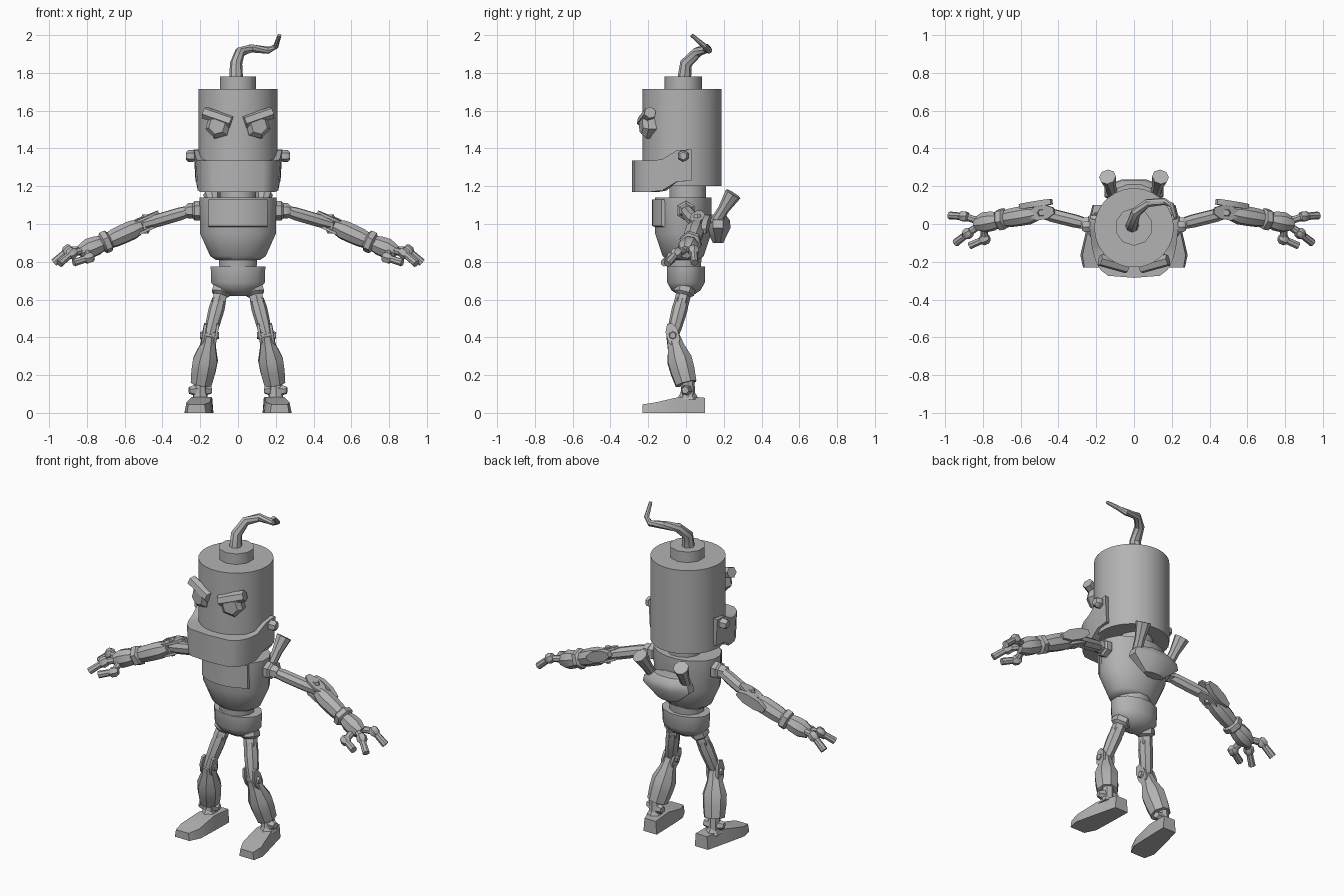
import bpy, bmesh
from math import sin, cos, pi, radians, sqrt
from mathutils import Vector

cube = bpy.data.objects.get("Cube")
if cube:
    bpy.data.objects.remove(cube, do_unlink=True)

grey = bpy.data.materials.new("plain grey")
grey.use_nodes = True
grey.diffuse_color = (.45, .45, .45, 1)
shader = next(node for node in grey.node_tree.nodes if node.type == 'BSDF_PRINCIPLED')
shader.inputs["Base Color"].default_value = grey.diffuse_color

UP = Vector((0, 0, 1))
SIDE = Vector((1, 0, 0))


def loft(name, rings, mirror=False):
    """Skin matching rings, cap both ends and shade smooth with sharp edges."""
    bm = bmesh.new()
    rows = [[bm.verts.new(point) for point in ring] for ring in rings]
    bm.faces.new(rows[0])
    bm.faces.new(rows[-1])
    for lower, upper in zip(rows, rows[1:]):
        for i in range(len(lower)):
            bm.faces.new((lower[i - 1], lower[i], upper[i], upper[i - 1]))
    bmesh.ops.recalc_face_normals(bm, faces=bm.faces)
    mesh = bpy.data.meshes.new(name)
    bm.to_mesh(mesh)
    bm.free()
    mesh.materials.append(grey)
    for face in mesh.polygons:
        face.use_smooth = True
    mesh.set_sharp_from_angle(angle=radians(40))
    part = bpy.data.objects.new(name, mesh)
    bpy.context.collection.objects.link(part)
    if mirror:
        part.modifiers.new("mirror", 'MIRROR').use_mirror_merge = False


def circle(sides, turn=0):
    angles = [2 * pi * (i + turn) / sides for i in range(sides)]
    return [Vector((cos(angle), sin(angle), 0)) for angle in angles]


def stack(name, centre, depth, levels, sides=12, mirror=False):
    """Horizontal ellipses given as height and half width."""
    x, y = centre
    rings = [[(x + p.x * r, y + p.y * r * depth, z) for p in circle(sides, .5)]
             for z, r in levels]
    loft(name, rings, mirror)


def tube(name, path, radii, sides=8, mirror=True):
    rings = []
    for i, (point, radius) in enumerate(zip(path, radii)):
        along = path[min(i + 1, len(path) - 1)] - path[max(i - 1, 0)]
        turn = UP.rotation_difference(along.normalized())
        rings.append([point + turn @ (p * radius) for p in circle(sides)])
    loft(name, rings, mirror)


def limb(name, start, end, *radii):
    """Straight tube with its radii spread evenly from start to end."""
    last = len(radii) - 1
    tube(name, [start.lerp(end, i / last) for i in range(last + 1)], radii)


def nut(name, centre, axis, radius, half):
    """Faceted bolt head or joint, bevelled at both ends."""
    step = axis.normalized() * half
    path = [centre + step * t for t in (-1, -.5, .5, 1)]
    tube(name, path, [radius * s for s in (.65, 1, 1, .65)], 6)


def plate(name, centre, along, across, length, width, thick):
    """Eight sided plate lying along a limb, facing across."""
    along = along.normalized()
    out = along.cross(across).normalized()
    face = out.cross(along)
    outline = [along * p.x * length + out * p.y * width for p in circle(8, .5)]
    loft(name, [[centre + p + face * side * thick for p in outline] for side in (-1, 1)], True)


# Head, cap and fuse
stack("head", (0, -.02), 1, [(1.2, .21), (1.715, .21)], 32)
stack("head_cap", (0, -.015), 1, [(1.7, .1), (1.78, .1)], 10)
fuse = [Vector(p) for p in [(-.01, -.01, 1.76), (-.01, 0, 1.85), (.01, .06, 1.91), (.07, .11, 1.93),
                            (.16, .12, 1.92), (.2, .1, 1.94), (.22, .03, 2)]]
tube("fuse", fuse, [.037 - .0045 * i for i in range(len(fuse))], mirror=False)

# Eyes and slanted brows
nut("eyes", Vector((.1, -.19, 1.52)), Vector((.25, -1, 0)), .07, .05)
brow = [Vector((.035, -.23, 1.54)), Vector((.18, -.19, 1.59))]
tube("brows", brow, (.033, .033), 6)

# Jaw: a squared arc whose rim drops towards the chin
outline = []
for i in range(13):
    angle = pi * i / 12
    x = .235 * abs(cos(angle)) ** .4 * (1 if i < 6 else -1)
    y = .03 - .315 * sin(angle)
    drop = min(max(-.04 - y, 0) / .1, 1) * .06
    outline.append((x, y, drop))
sections = []
for x, y, drop in outline:
    top, bottom = 1.395 - drop, 1.23 - drop
    inner = Vector((x, y + .02, 0)).normalized() * .19
    inner.y -= .02
    sections.append([(x, y, top), (x * .96, y, bottom), (*inner.xy, bottom), (*inner.xy, top)])
loft("jaw", sections)
front = [(x * .93, y * .95) for x, y, drop in outline if drop > .05]
loft("jaw_floor", [[(x, y, z) for x, y in front] for z in (1.172, 1.21)])
nut("jaw_bolts", Vector((.25, -.015, 1.36)), SIDE, .032, .025)

# Neck, torso, waist and pelvis
stack("neck", (0, .01), 1, [(1.1, .1), (1.22, .1)])
stack("torso", (0, -.015), .74, [(.81, .12), (.83, .15), (.95, .205), (1.14, .207)], 16)
stack("waist", (0, -.01), .9, [(.75, .1), (.86, .11)])
stack("pelvis", (0, 0), .7, [(.62, .05), (.65, .115), (.69, .147), (.775, .15)])

# Chest panel wrapped around the front
panel = []
for i in range(9):
    x = .155 * (i / 4 - 1)
    y = -.015 - .15 * sqrt(1 - (x / .207) ** 2)
    panel.append([(x, y - out, z) for out, z in
                  [(.015, 1.13), (.015, .99), (-.04, .97), (-.04, 1.13)]])
loft("chest_panel", panel)

# Back pack and flared exhaust pipes
stack("back_pack", (0, .17), .42, [(.9, .07), (.98, .17), (1.02, .16), (1.05, .1)], 8)
limb("exhaust_pipes", Vector((.11, .15, 1)), Vector((.14, .25, 1.16)), .03, .03, .045)

# Legs
hip, knee, ankle = Vector((.1, -.02, .6)), Vector((.15, -.07, .41)), Vector((.2, .01, .12))
thigh, shin = knee - hip, ankle - knee
nut("hip_collars", hip - thigh * .25, thigh, .055, .03)
nut("hip_balls", hip, thigh, .04, .04)
limb("thighs", hip, knee, .037, .042, .04, .037, .03)
for side in (-1, 1):
    plate("knee_bracket", knee + SIDE * side * .033, shin, SIDE, .07, .035, .007)
nut("knee_bolts", knee, SIDE, .027, .05)
limb("shins", knee, ankle.lerp(knee, .12), .037, .048, .07, .068, .06)
limb("ankle_posts", ankle + UP * .05, ankle - UP * .05, .035, .04)
nut("ankle_bolts", ankle, Vector((1, -.25, 0)), .03, .06)

# Feet: sections from heel to toe as position, half width and height
heel, toe = Vector((.175, .1, 0)), Vector((.22, -.23, 0))
soles = []
for t, wide, high in [(0, .045, .08), (.4, .06, .085), (.8, .073, .055), (1, .05, .045)]:
    spot = heel.lerp(toe, t)
    soles.append([spot + SIDE * wide * s + UP * high * lift
                  for s, lift in [(-1, 0), (1, 0), (.85, 1), (-.85, 1)]])
loft("feet", soles, True)
stack("insteps", ankle.xy, 1.2, [(.07, .05), (.11, .03)], 6, True)

# Arms
shoulder, elbow = Vector((.25, 0, 1.07)), Vector((.49, .06, 1))
wrist, palm = Vector((.7, .025, .905)), Vector((.84, 0, .85))
forearm = wrist - elbow
nut("shoulder_sockets", shoulder - SIDE * .035, SIDE, .052, .03)
nut("shoulder_balls", shoulder, SIDE, .04, .03)
limb("upper_arms", shoulder, elbow, .03, .036, .036, .036, .03)
for side in (-1, 1):
    plate("elbow_bracket", elbow + UP * side * .034, forearm, UP, .08, .04, .007)
nut("elbow_bolts", elbow, UP, .026, .05)
limb("forearms", elbow.lerp(wrist, .1), wrist, .038, .052, .052, .05, .04)
plate("elbow_guards", elbow + Vector((.03, .045, 0)), forearm, Vector((0, 1, 0)), .1, .035, .015)
nut("wrist_rings", wrist, forearm, .06, .03)
limb("palms", wrist, palm, .035, .052, .055, .035)

# Two fingers and a thumb, each bending at a knuckle
for label, bend, tip in [("rear_finger", (.9, .04, .86), (.975, .045, .795)),
                         ("front_finger", (.88, -.05, .845), (.945, -.1, .79)),
                         ("thumb", (.79, -.08, .82), (.87, -.115, .795))]:
    bend, tip = Vector(bend), Vector(tip)
    limb(label + "_base", wrist.lerp(palm, .7), bend, .02, .02)
    nut(label + "_knuckle", bend, tip - bend, .03, .026)
    limb(label + "_tip", bend, tip, .019, .021)
